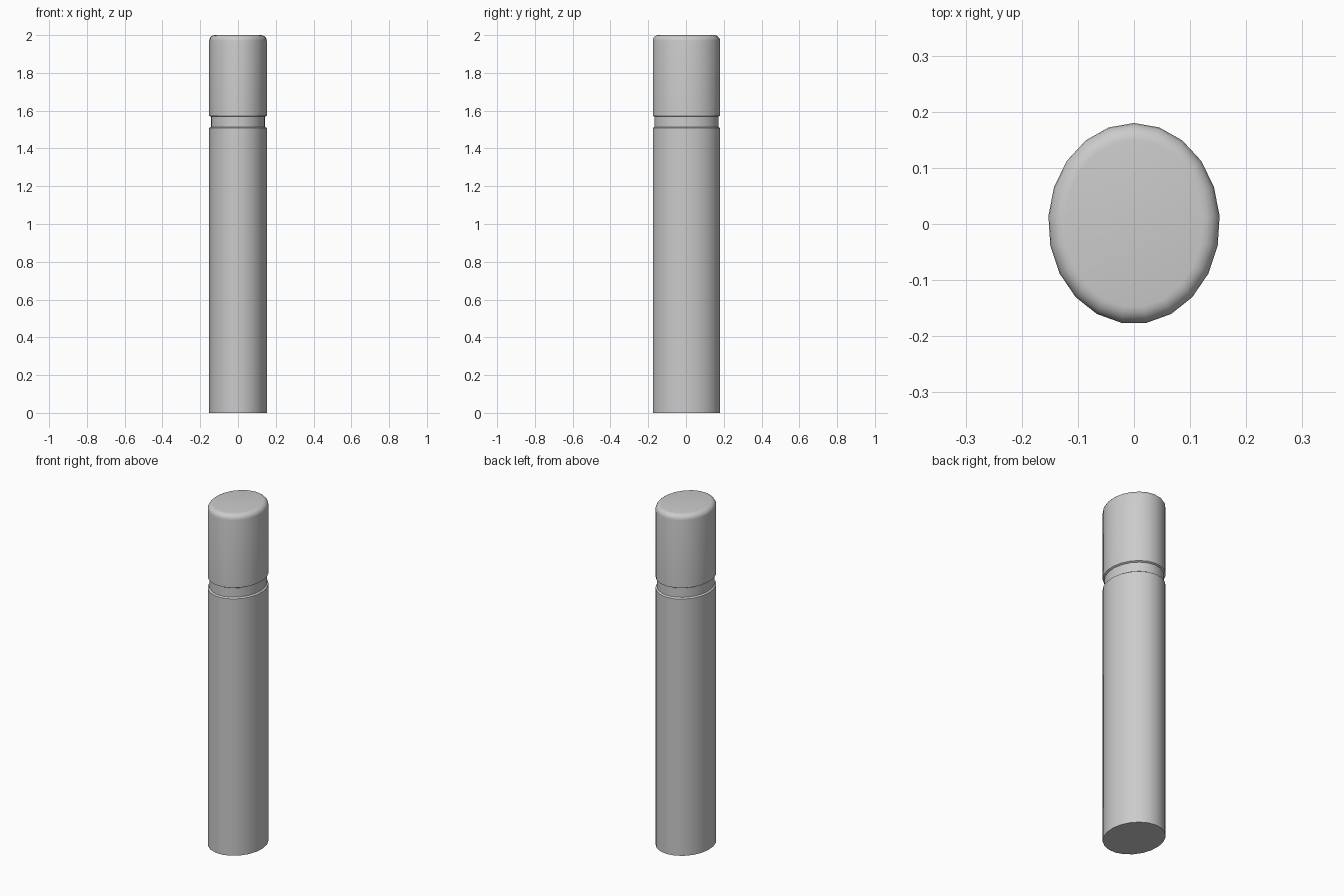
import bpy, bmesh, math

if "Cube" in bpy.data.objects:
    bpy.data.objects.remove(bpy.data.objects["Cube"])

SIDES = 21
RX, RY, CY = 0.153, 0.179, 0.001


def lathe(name, profile):
    """Stack oval rings from (inset, z) pairs and cap both ends."""
    bm = bmesh.new()
    rings = []
    for inset, z in profile:
        ring = []
        for i in range(SIDES):
            a = math.pi / 2 + 2 * math.pi * i / SIDES
            ring.append(bm.verts.new(((RX - inset) * math.cos(a),
                                      (RY - inset) * math.sin(a) + CY, z)))
        rings.append(ring)
    for lo, hi in zip(rings, rings[1:]):
        for i in range(SIDES):
            j = (i + 1) % SIDES
            bm.faces.new((lo[i], lo[j], hi[j], hi[i]))
    bm.faces.new(rings[0][::-1])
    bm.faces.new(rings[-1])
    mesh = bpy.data.meshes.new(name)
    bm.to_mesh(mesh)
    bm.free()
    obj = bpy.data.objects.new(name, mesh)
    bpy.context.collection.objects.link(obj)
    bpy.ops.object.select_all(action='DESELECT')
    obj.select_set(True)
    bpy.context.view_layer.objects.active = obj
    bpy.ops.object.shade_smooth_by_angle(angle=math.radians(35))
    return obj


# Long body, recessed neck groove, and cap with a rounded top edge
R = 0.03
body = [(0, 0), (0, 1.508), (0.009, 1.514)]
neck = [(0.009, 1.568), (0, 1.573)]
cap = [(R - R * math.cos(t * math.pi / 10), 2 - R + R * math.sin(t * math.pi / 10))
       for t in range(6)]
lathe("oval_tube", body + neck + cap)
